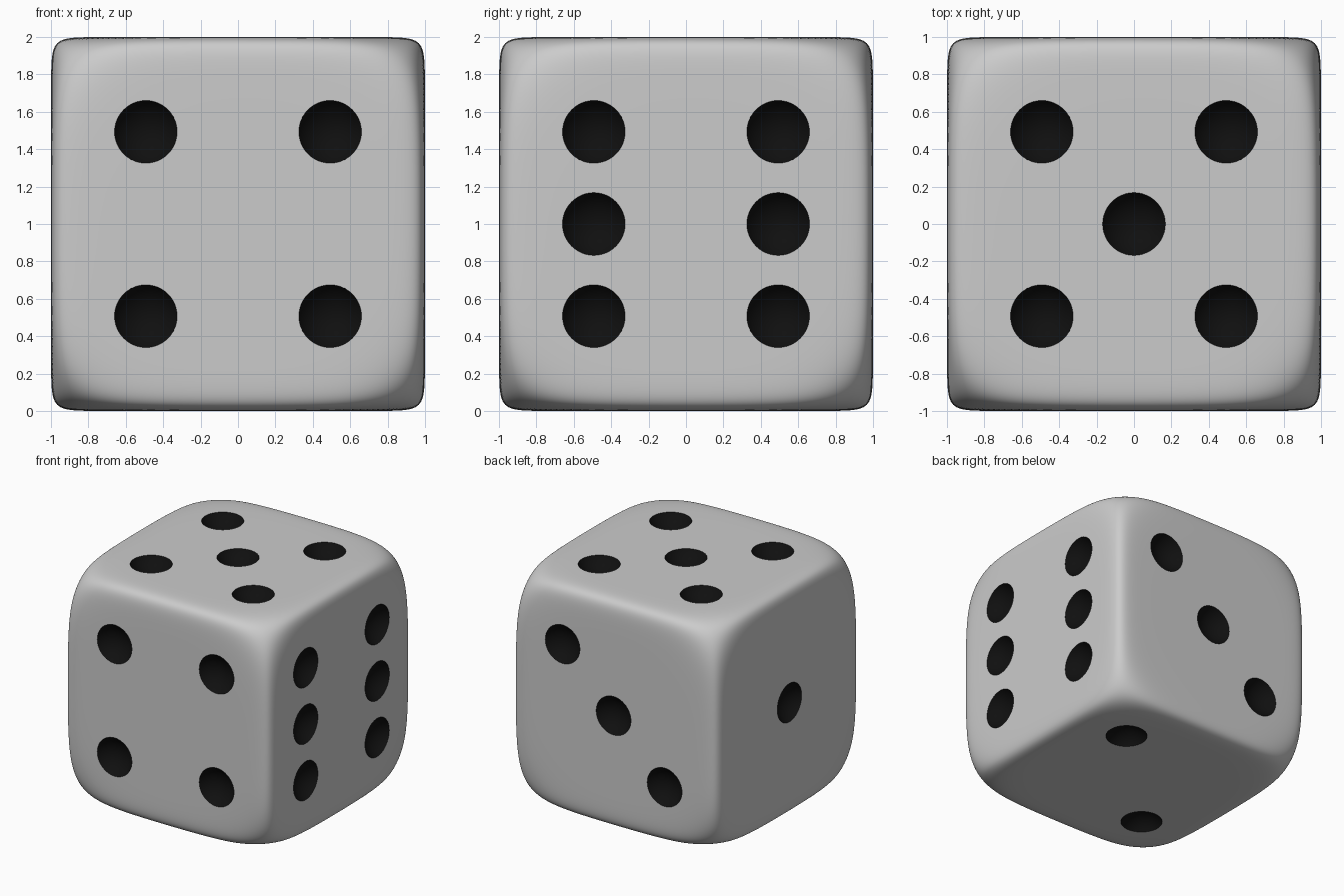
import bpy, bmesh, math
from mathutils import Vector

if "Cube" in bpy.data.objects:
    bpy.data.objects.remove(bpy.data.objects["Cube"])

POWER, BALL = 22, 1.56            # edge tightness, corner-rounding sphere
PIP_R, PIP_DEPTH, A = 0.168, 0.10, 0.493
BOWL = (PIP_R ** 2 + PIP_DEPTH ** 2) / (2 * PIP_DEPTH)
UP = Vector((0, 0, 1))

# Die body: dense cube pushed onto a softened cube-and-sphere intersection
bm = bmesh.new()
bmesh.ops.create_cube(bm, size=2)
bmesh.ops.subdivide_edges(bm, edges=bm.edges[:], cuts=63, use_grid_fill=True)
for v in bm.verts:
    d = Vector([0.3 * c + 0.7 * math.sin(c * math.pi / 2) for c in v.co])
    s = sum(abs(c) ** POWER for c in d) + (d.length / BALL) ** POWER
    v.co = d * s ** (-1 / POWER) + UP
me = bpy.data.meshes.new("die_body")
bm.to_mesh(me)
bm.free()
die = bpy.data.objects.new("die_body", me)
bpy.context.collection.objects.link(die)

# Pip layouts: (axis, side) -> spots on the two remaining axes
mid = [(0, 0)]
diag = [(A, A), (-A, -A)]
four = diag + [(A, -A), (-A, A)]
faces = {
    (1, -1): four,                          # front
    (0, 1): four + [(A, 0), (-A, 0)],       # right
    (2, 1): four + mid,                     # top
    (1, 1): diag + mid,                     # back
    (0, -1): mid,                           # left
    (2, -1): diag,                          # bottom
}
centres = []
for (axis, side), spots in faces.items():
    for spot in spots:
        c = list(spot)
        c.insert(axis, side * (1 + BOWL - PIP_DEPTH))
        centres.append(Vector(c) + UP)

# Cutter: one sphere per pip
bm = bmesh.new()
for (axis, side), spots in faces.items():
    turn = Vector([side if i == axis else 0 for i in range(3)]).to_track_quat('Z', 'Y')
    for _ in spots:
        c = centres[len(bm.verts) // (48 * 23 + 2)]
        res = bmesh.ops.create_uvsphere(bm, u_segments=48, v_segments=24, radius=BOWL)
        for v in res["verts"]:
            v.co = turn @ v.co + c
cm = bpy.data.meshes.new("pip_cutter")
bm.to_mesh(cm)
bm.free()
cutter = bpy.data.objects.new("pip_cutter", cm)
bpy.context.collection.objects.link(cutter)
cutter.hide_render = True

# Carve the pips
mod = die.modifiers.new("pips", 'BOOLEAN')
mod.operation, mod.solver, mod.object = 'DIFFERENCE', 'EXACT', cutter
bpy.context.view_layer.objects.active = die
die.select_set(True)
cutter.select_set(False)
bpy.ops.object.modifier_apply(modifier=mod.name)
bpy.data.objects.remove(cutter)

# Black paint on the carved bowls
body_mat = bpy.data.materials.new("grey")
body_mat.diffuse_color = (0.8, 0.8, 0.8, 1)
body_mat.use_nodes = True
body_mat.node_tree.nodes["Principled BSDF"].inputs["Base Color"].default_value = body_mat.diffuse_color
black = bpy.data.materials.new("black")
black.diffuse_color = (0.005, 0.005, 0.005, 1)
black.use_nodes = True
black.node_tree.nodes["Principled BSDF"].inputs["Base Color"].default_value = black.diffuse_color
me = die.data
me.materials.clear()
me.materials.append(body_mat)
me.materials.append(black)
for p in me.polygons:
    c = min(centres, key=lambda q: (q - p.center).length_squared)
    inside = all(abs((me.vertices[i].co - c).length - BOWL) < 0.003 for i in p.vertices)
    p.material_index = 1 if inside else 0

bpy.ops.object.shade_smooth_by_angle(angle=math.radians(35))
